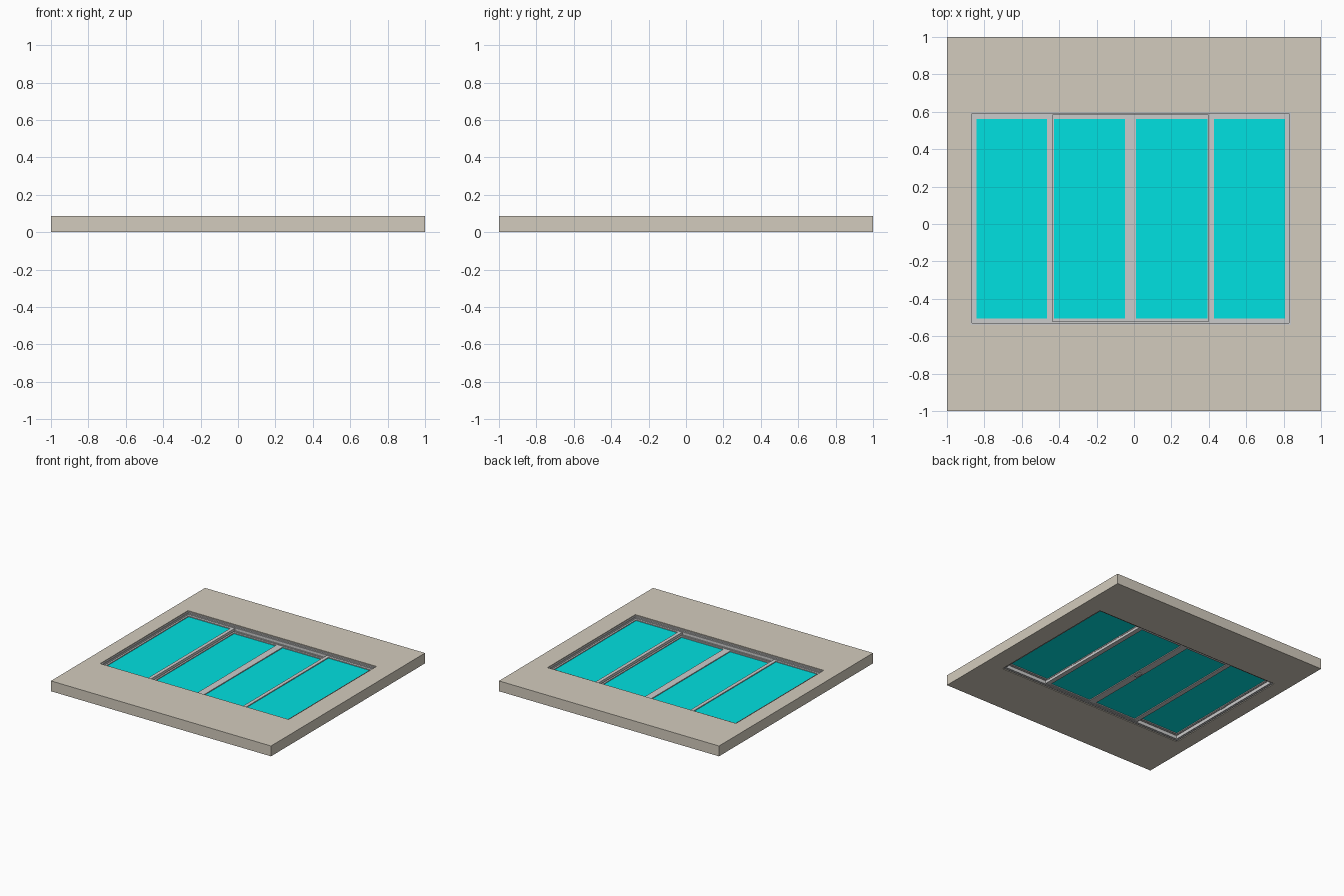
import bpy, bmesh

if "Cube" in bpy.data.objects:
    bpy.data.objects.remove(bpy.data.objects["Cube"])


def material(name, rgb):
    m = bpy.data.materials.new(name)
    m.diffuse_color = (*rgb, 1)
    m.use_nodes = True
    m.node_tree.nodes["Principled BSDF"].inputs["Base Color"].default_value = m.diffuse_color
    return m


wall_mat = material("plaster", (0.65, 0.60, 0.51))
glass_mat = material("glass", (0.0, 0.75, 0.75))


def finish(name, bm, mat=None):
    bmesh.ops.recalc_face_normals(bm, faces=bm.faces)
    me = bpy.data.meshes.new(name)
    bm.to_mesh(me)
    bm.free()
    if mat:
        me.materials.append(mat)
    ob = bpy.data.objects.new(name, me)
    bpy.context.collection.objects.link(ob)
    return ob


def ring(name, outer, inner, z0, z1, mat=None):
    """Rectangular frame; rectangles are (x0, x1, y0, y1)."""
    bm = bmesh.new()
    loops = []
    for (x0, x1, y0, y1), z in ((outer, z0), (outer, z1), (inner, z1), (inner, z0)):
        loops.append([bm.verts.new((x, y, z)) for x, y in
                      ((x0, y0), (x1, y0), (x1, y1), (x0, y1))])
    for k in range(4):
        a, b = loops[k], loops[(k + 1) % 4]
        for i in range(4):
            j = (i + 1) % 4
            bm.faces.new((a[i], a[j], b[j], b[i]))
    return finish(name, bm, mat)


def box(name, rect, z0, z1, mat=None):
    x0, x1, y0, y1 = rect
    bm = bmesh.new()
    bmesh.ops.create_cube(bm, size=1)
    for v in bm.verts:
        v.co = (x1 if v.co.x > 0 else x0, y1 if v.co.y > 0 else y0,
                z1 if v.co.z > 0 else z0)
    return finish(name, bm, mat)


def inset(r, d):
    return (r[0] + d, r[1] - d, r[2] + d, r[3] - d)


CX = -0.018                       # window centre line
opening = (CX - 0.857, CX + 0.857, -0.54, 0.60)

# Wall slab with opening
ring("wall", (-1, 1, -1, 1), opening, 0, 0.085, wall_mat)

# Fixed outer frame with raised rim and track ribs
ring("frame_rim", opening, inset(opening, 0.010), 0.006, 0.078)
ring("frame_base", inset(opening, 0.010), inset(opening, 0.018), 0.010, 0.068)
ring("frame_track", inset(opening, 0.018), inset(opening, 0.026), 0.038, 0.044)

# Four sashes: outer pair on the upper track, inner pair on the lower track
for side, s in (("left", -1), ("right", 1)):
    for kind, a, b, ga, gb, z0, z1 in (
            ("outer", 0.417, 0.842, 0.446, 0.825, 0.042, 0.064),
            ("inner", 0.000, 0.450, 0.030, 0.411, 0.014, 0.036)):
        xs = sorted((CX + s * a, CX + s * b))
        gx = sorted((CX + s * ga, CX + s * gb))
        pane = (*gx, -0.505, 0.562)
        ring(f"{side}_{kind}_sash", (*xs, -0.525, 0.585), pane, z0, z1)
        zm = (z0 + z1) / 2
        box(f"{side}_{kind}_glass", pane, zm - 0.004, zm + 0.004, glass_mat)

# Small latches on the underside
for name, x, w in (("centre_latch", CX, 0.012), ("left_latch", CX - 0.834, 0.006),
                   ("right_latch", CX + 0.834, 0.006)):
    z1 = 0.014 if x == CX else 0.042
    box(name, (x - w, x + w, 0.0, 0.06), z1 - 0.008, z1)
